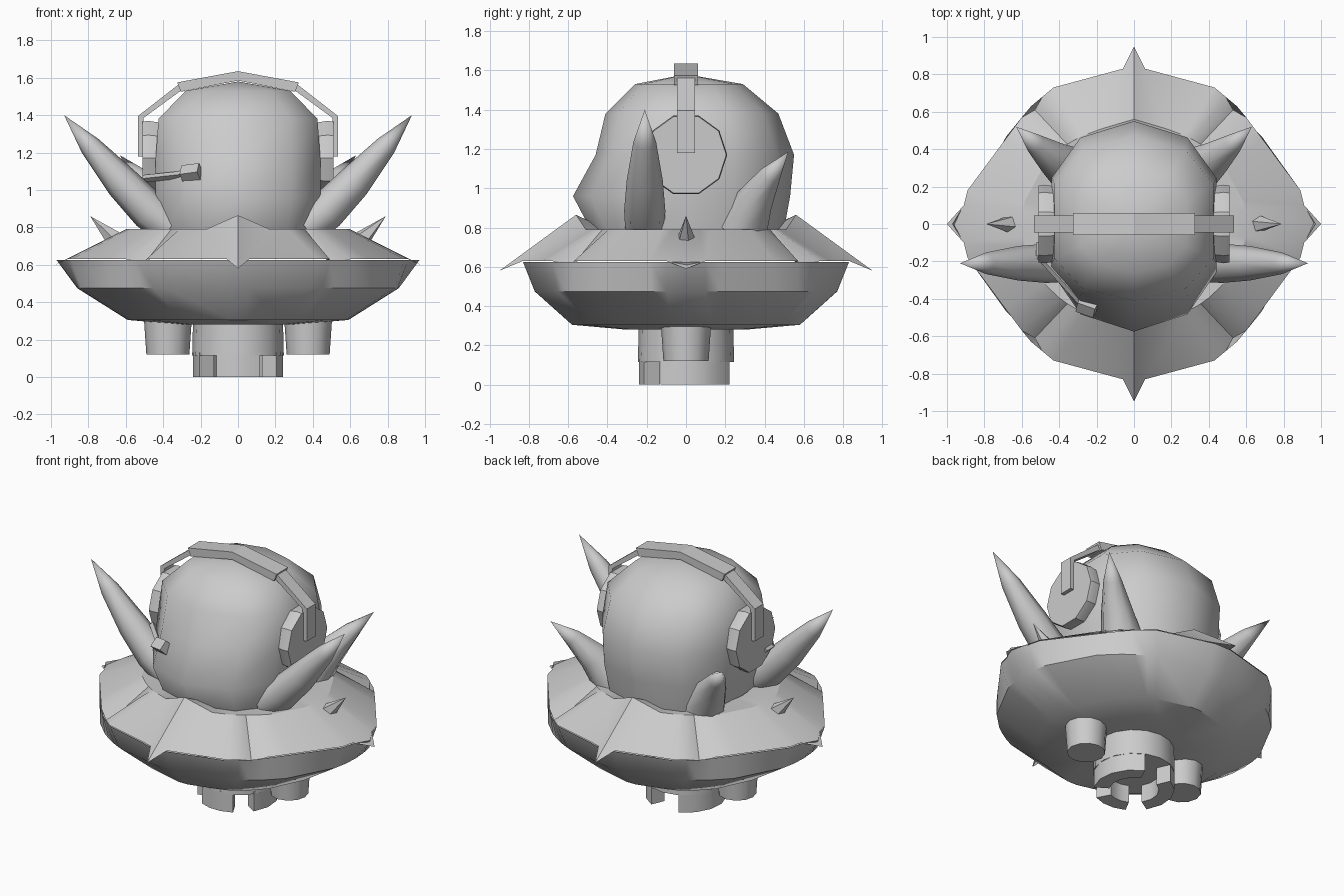
import bpy, bmesh, math
from mathutils import Vector

if "Cube" in bpy.data.objects:
    bpy.data.objects.remove(bpy.data.objects["Cube"])

grey = bpy.data.materials.new("plain grey")
grey.diffuse_color = (0.6, 0.6, 0.6, 1)
grey.use_nodes = True
grey.node_tree.nodes["Principled BSDF"].inputs["Base Color"].default_value = grey.diffuse_color


def finish(name, bm, angle=35):
    bmesh.ops.recalc_face_normals(bm, faces=bm.faces)
    me = bpy.data.meshes.new(name)
    bm.to_mesh(me)
    bm.free()
    me.materials.append(grey)
    ob = bpy.data.objects.new(name, me)
    bpy.context.collection.objects.link(ob)
    if angle:
        bpy.ops.object.select_all(action='DESELECT')
        ob.select_set(True)
        bpy.context.view_layer.objects.active = ob
        bpy.ops.object.shade_smooth_by_angle(angle=math.radians(angle))
    return ob


def loft(name, rings, caps=(True, True), angle=35):
    """Skin a stack of closed rings; a ring of one point closes to a tip."""
    bm = bmesh.new()
    vs = [[bm.verts.new(p) for p in r] for r in rings]
    for a, b in zip(vs, vs[1:]):
        n = len(a)
        for i in range(n):
            j = (i + 1) % n
            if len(b) == 1:
                bm.faces.new((a[i], a[j], b[0]))
            else:
                bm.faces.new((a[i], a[j], b[j], b[i]))
    for ring, cap in ((vs[0], caps[0]), (vs[-1], caps[1])):
        if cap and len(ring) > 2:
            bm.faces.new(ring)
    return finish(name, bm, angle)


def circle(center, axis, r, n):
    q = Vector(axis).to_track_quat('Z', 'Y')
    return [Vector(center) + q @ Vector((r * math.cos(2 * math.pi * i / n),
            r * math.sin(2 * math.pi * i / n), 0)) for i in range(n)]


def horn(name, path, n=8):
    """Tapered curved horn from (x, y, z, radius) stations ending in a tip."""
    pts = [Vector(p[:3]) for p in path]
    rings = []
    for i, p in enumerate(path[:-1]):
        axis = pts[i + 1] - pts[max(i - 1, 0)]
        rings.append(circle(pts[i], axis, p[3], n))
    loft(name, rings + [[pts[-1]]], angle=60)


def strip(name, path, y0, y1):
    """Closed x-z outline extruded along y."""
    loft(name, [[(x, y0, z) for x, z in path], [(x, y1, z) for x, z in path]], angle=0)


def four_way(quarter):
    """Mirror a quarter outline (x axis to y axis) into a full ring."""
    q2 = [(-x, y, z) for x, y, z in reversed(quarter[:-1])]
    half = quarter + q2
    return half + [(x, -y, z) for x, y, z in reversed(half[1:-1])]


# Head: dome with a pushed-out muzzle at the front
unit = [(1, 0), (1, .45), (.65, .84), (0, 1), (-.65, .84), (-1, .45), (-1, 0),
        (-1, -.45), (-.65, -.84), (0, -1), (.65, -.84), (1, -.45)]
head = [(.74, .40, .46, .49), (.96, .44, .575, .53), (1.17, .44, .46, .55),
        (1.38, .425, .41, .47), (1.53, .28, .26, .29)]
loft("head", [[(x * hx, y * (yb if y > 0 else yf), z) for x, y in unit]
              for z, hx, yf, yb in head] + [[(0, 0, 1.58)]], angle=60)

# Brim: sloping skirt with drooping points and a peaked collar
rim = [(1, 0, .59), (.91, .1, .63), (.89, .18, .63), (.69, .45, .63), (.6, .57, .63),
       (.53, .61, .57), (.49, .68, .63), (.43, .73, .63), (.06, .83, .63), (0, .95, .58)]
collar = []
for x, y, z in rim:
    t = math.atan2(y / .85, x)
    collar.append((.6 * math.cos(t), .53 * math.sin(t), .79))
collar[-2:] = [(.17, .51, .79), (0, .56, .865)]
neck = [(x * .7, min(y * .75, .4), .78) for x, y, z in collar]
loft("brim", [four_way(rim), four_way(collar), four_way(neck)], caps=(False, False), angle=30)

# Hull: rounded bowl below the brim
lip = [(min(x, .97), min(y, .83), .625) for x, y, z in rim]
lip[5] = (.55, .63, .625)
bowl = [lip]
for rx, ry, z in ((.86, .77, .475), (.59, .58, .305), (.3, .3, .28)):
    ring = []
    for x, y, _ in lip:
        t = math.atan2(y / .83, x / .97)
        ring.append((rx * math.cos(t), ry * math.sin(t), z))
    ring[-1] = (0, ry, z)
    bowl.append(ring)
loft("hull", [four_way(r) for r in bowl], caps=(False, True), angle=35)

for s, side in ((1, "right"), (-1, "left")):
    # Horns and side spikes
    horn("front_horn_" + side, [(s * .36, -.21, .80, .10), (s * .47, -.21, .885, .105),
         (s * .62, -.21, 1.04, .092), (s * .79, -.21, 1.235, .058), (s * .93, -.21, 1.40, 0)])
    horn("back_horn_" + side, [(s * .34, .29, .80, .13), (s * .43, .35, .94, .095),
         (s * .53, .43, 1.07, .055), (s * .63, .52, 1.185, 0)])
    horn("side_spike_" + side, [(s * .66, 0, .735, .05), (s * .79, 0, .86, 0)], n=5)
    # Headphone cup and its arm
    loft("ear_cup_" + side, [circle((s * .42, 0, 1.17), (s, 0, 0), .2, 10),
                             circle((s * .48, 0, 1.17), (s, 0, 0), .21, 10),
                             circle((s * .51, 0, 1.17), (s, 0, 0), .205, 10)], angle=30)
    strip("headphone_arm_" + side, [(s * x, z) for x, z in (
        (.505, 1.18), (.535, 1.18), (.535, 1.395), (.31, 1.57), (.30, 1.535), (.505, 1.385))],
        -.045, .045)
    # Thruster under the hull
    loft("thruster_" + side, [circle((s * .375, 0, .34), (0, 0, 1), .13, 12),
                              circle((s * .375, 0, .12), (0, 0, 1), .115, 12)], angle=40)

# Headband across the top
strip("headband", [(-.325, 1.575), (0, 1.635), (.325, 1.575), (.305, 1.525),
                   (0, 1.585), (-.305, 1.525)], -.06, .06)

# Microphone boom and capsule
a, b = Vector((-.505, -.17, 1.06)), Vector((-.27, -.43, 1.085))
boom = [(-.505, -.10, 1.06), a, b]
for i in range(2):
    p, q = Vector(boom[i]), Vector(boom[i + 1])
    loft("microphone_boom", [circle(p, q - p, .02, 4), circle(q, q - p, .02, 4)], angle=0)
d = Vector((.93, -.33, .12)).normalized()
c = Vector((-.25, -.44, 1.09))
loft("microphone", [circle(c - d * .05, d, .048, 4), circle(c + d * .05, d, .048, 4)], angle=0)

# Stem: drum under the hull with prongs left between arched gaps
loft("stem", [circle((0, 0, .32), (0, 0, 1), .24, 16),
              circle((0, 0, .115), (0, 0, 1), .245, 16)], angle=40)


def prong(name, a0, a1, steps):
    rings = []
    for i in range(steps + 1):
        t = math.radians(a0 + (a1 - a0) * i / steps)
        u, v = math.cos(t), math.sin(t)
        rings.append([(u * r, v * r, z) for r, z in
                      ((.15, 0), (.243, 0), (.243, .13), (.15, .13))])
    loft(name, rings, angle=40)


prong("front_prong", -118, -62, 3)
prong("side_prong_right", -32, 66, 4)
prong("side_prong_left", 114, 212, 4)
